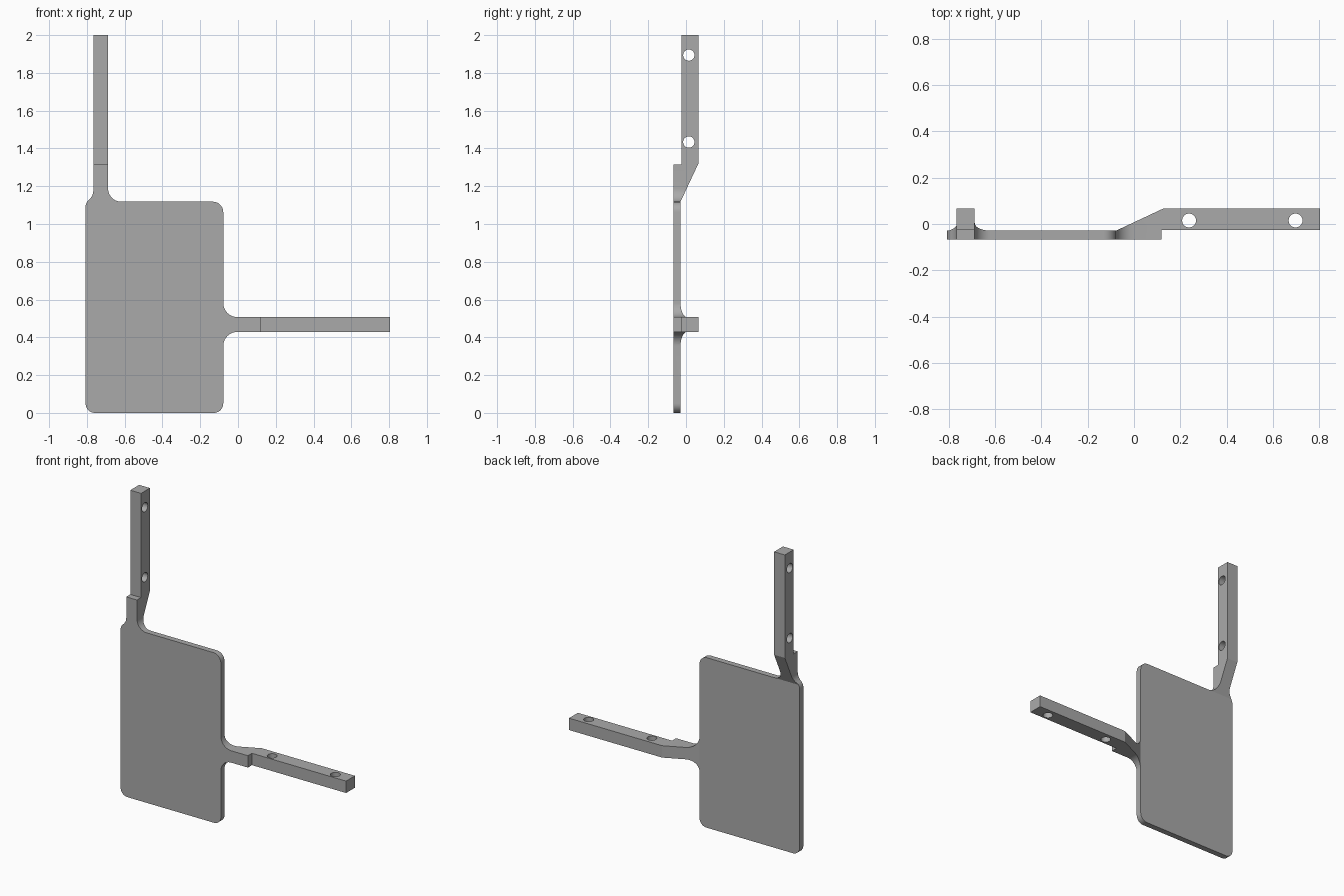
import bpy, bmesh, math
from mathutils import Vector

if "Cube" in bpy.data.objects:
    bpy.data.objects.remove(bpy.data.objects["Cube"])

# Main dimensions
LEFT, RIGHT, TOP = -0.807, -0.078, 1.118      # plate edges
FRONT, BACK = -0.067, 0.067                   # overall depth
PLATE_BACK, ARM_FRONT = -0.029, -0.025
ARM, HALF = 0.882, 0.039                      # arm length, half width
UP_X, SIDE_Z = -0.727, 0.468                  # arm centre lines
RAMP, STEP = 0.205, 0.197                     # distances from the plate edge
HOLES, HOLE_Y, HOLE_R = (0.316, 0.776), 0.015, 0.03

grey = bpy.data.materials.new("grey")
grey.use_nodes = True
grey.diffuse_color = (0.4, 0.4, 0.4, 1)
grey.node_tree.nodes["Principled BSDF"].inputs["Base Color"].default_value = (0.4, 0.4, 0.4, 1)


def rounded(corners, steps=10):
    """Polygon with each corner (x, z, radius) replaced by a tangent arc."""
    out = []
    for i, (x, z, r) in enumerate(corners):
        p = Vector((x, z))
        if r == 0:
            out.append(p)
            continue
        a = (Vector(corners[i - 1][:2]) - p).normalized()
        b = (Vector(corners[(i + 1) % len(corners)][:2]) - p).normalized()
        half = a.angle(b) / 2
        centre = p + (a + b).normalized() * r / math.sin(half)
        start = p + a * r / math.tan(half) - centre
        sweep = math.pi - 2 * half
        turn = 1 if a.x * b.y - a.y * b.x < 0 else -1
        for k in range(steps + 1):
            t = turn * sweep * k / steps
            c, s = math.cos(t), math.sin(t)
            out.append(centre + Vector((start.x * c - start.y * s,
                                        start.x * s + start.y * c)))
    return out


def prism(name, base, offset):
    """Solid swept from a 3D polygon along an offset."""
    bm = bmesh.new()
    face = bm.faces.new([bm.verts.new(p) for p in base])
    new = bmesh.ops.extrude_face_region(bm, geom=[face])["geom"]
    bmesh.ops.translate(bm, vec=offset,
                        verts=[v for v in new if isinstance(v, bmesh.types.BMVert)])
    bmesh.ops.recalc_face_normals(bm, faces=bm.faces)
    mesh = bpy.data.meshes.new(name)
    bm.to_mesh(mesh)
    bm.free()
    obj = bpy.data.objects.new(name, mesh)
    bpy.context.collection.objects.link(obj)
    return obj


# Plate and both arms as one filleted outline
outline = rounded([
    (LEFT, 0, 0.05), (RIGHT, 0, 0.05),
    (RIGHT, SIDE_Z - HALF, 0.075), (RIGHT + ARM, SIDE_Z - HALF, 0),
    (RIGHT + ARM, SIDE_Z + HALF, 0), (RIGHT, SIDE_Z + HALF, 0.075),
    (RIGHT, TOP, 0.055), (UP_X + HALF, TOP, 0.07),
    (UP_X + HALF, TOP + ARM, 0), (UP_X - HALF, TOP + ARM, 0),
    (UP_X - HALF, TOP + 0.03, 0.065), (LEFT, TOP - 0.005, 0.05)])
bracket = prism("bracket_plate_with_arms",
                [(p.x, FRONT, p.y) for p in outline], (0, BACK - FRONT, 0))
bracket.data.materials.append(grey)


def cut(profile, place, offset):
    """Remove a prism whose profile is given as (distance along arm, depth)."""
    cutter = prism("cutter", [place(t, y) for t, y in profile], offset)
    cutter.hide_render = True
    mod = bracket.modifiers.new("cut", 'BOOLEAN')
    mod.operation, mod.solver, mod.object = 'DIFFERENCE', 'EXACT', cutter
    bpy.context.view_layer.objects.active = bracket
    bpy.ops.object.modifier_apply(modifier=mod.name)
    bpy.data.objects.remove(cutter)


def shape_arm(place, reach, span):
    # Space behind the plate and above the ramp
    cut([(-reach, PLATE_BACK), (0, PLATE_BACK), (RAMP, BACK), (RAMP, 0.2), (-reach, 0.2)],
        place, span)
    # Step on the front
    cut([(STEP, -0.2), (1, -0.2), (1, ARM_FRONT), (STEP, ARM_FRONT)], place, span)
    # Cross holes
    for h in HOLES:
        ring = [2 * math.pi * k / 32 for k in range(32)]
        cut([(h + HOLE_R * math.cos(a), HOLE_Y + HOLE_R * math.sin(a)) for a in ring],
            place, span)


shape_arm(lambda t, y: (-0.9, y, TOP + t), 1.3, (RIGHT + 0.901, 0, 0))
shape_arm(lambda t, y: (RIGHT + t, y, 0.2), 0.05, (0, 0, 0.6))

# Smooth fillets with crisp edges
bpy.ops.object.select_all(action='DESELECT')
bracket.select_set(True)
bpy.context.view_layer.objects.active = bracket
bpy.ops.object.shade_smooth_by_angle(angle=math.radians(25))
